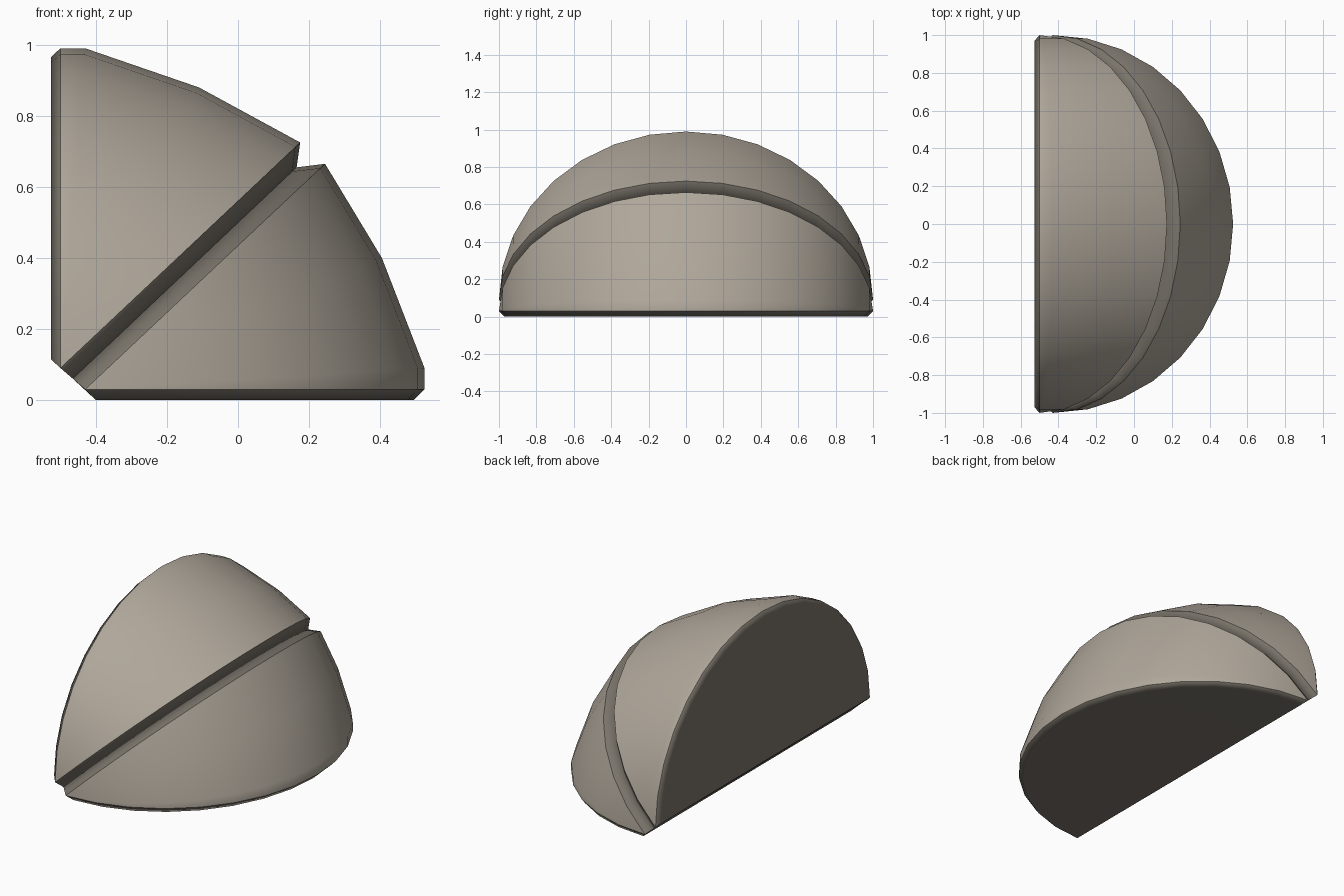
import bpy, bmesh, math

if "Cube" in bpy.data.objects:
    bpy.data.objects.remove(bpy.data.objects["Cube"])


def colour(name, rgb):
    m = bpy.data.materials.new(name)
    m.diffuse_color = (*rgb, 1)
    m.use_nodes = True
    m.node_tree.nodes["Principled BSDF"].inputs["Base Color"].default_value = m.diffuse_color
    return m


peel = colour("warm_grey", (0.43, 0.385, 0.325))
flesh = colour("dark_warm_grey", (0.195, 0.175, 0.145))

STEPS = 16    # arcs from pole to pole
INSET = 0.97  # the flat cut faces are slightly smaller than the ball


def wedge(name, pole, outline, cut_faces):
    """Ball segment lying along y. outline = (x, z) points on the equator that
    shrink to the pole; cut_faces = two (start, end) pairs for the flat sides."""
    # each track: (axis point, equator point, y scale)
    first, second = cut_faces
    tracks = [(*first, INSET)]
    tracks += [(pole, p, 1.0) for p in outline]
    tracks += [(*second, INSET)]

    bm = bmesh.new()
    grid = []
    for k in range(STEPS + 1):
        t = math.pi * (k / STEPS - 0.5)
        c, s = math.cos(t), math.sin(t)
        grid.append([bm.verts.new((a[0] + c * (b[0] - a[0]), s * ys,
                                   a[1] + c * (b[1] - a[1])))
                     for a, b, ys in tracks])
    # curved skin, with dark chamfers on its first and last strip
    n = len(tracks)
    for r0, r1 in zip(grid, grid[1:]):
        for j in range(n - 1):
            f = bm.faces.new((r0[j], r0[j + 1], r1[j + 1], r1[j]))
            f.material_index = 1 if j in (0, n - 2) else 0
    # flat half-disc sides and the narrow strip along the core
    lo, hi = grid[0], grid[-1]
    for loop in ([row[0] for row in grid],
                 [row[-1] for row in reversed(grid)],
                 [lo[0], hi[0], hi[1], hi[-1], lo[-1], lo[1]]):
        bm.faces.new(loop).material_index = 1

    bmesh.ops.remove_doubles(bm, verts=bm.verts, dist=1e-5)
    bmesh.ops.recalc_face_normals(bm, faces=bm.faces)
    # smooth shading, sharp between the colours and at the core strip
    core = max((f for f in bm.faces if f.material_index == 1),
               key=lambda f: max(abs(v.co.y) for v in f.verts) if len(f.verts) == 6 else 0)
    for f in bm.faces:
        f.smooth = True
    for e in bm.edges:
        fs = e.link_faces
        e.smooth = core not in fs and len({f.material_index for f in fs}) == 1
    me = bpy.data.meshes.new(name)
    bm.to_mesh(me)
    bm.free()
    me.materials.append(peel)
    me.materials.append(flesh)
    ob = bpy.data.objects.new(name, me)
    bpy.context.collection.objects.link(ob)
    # large flat sides stay flat, the chamfers take the gradient
    wn = ob.modifiers.new("flat_sides", 'WEIGHTED_NORMAL')
    wn.keep_sharp = True
    return ob


# plane where the two wedges touch, at the bottom of the groove
shared = ((-0.465, 0.06), (0.165, 0.655))

wedge("upper_wedge", (-0.5, 0.09),
      [(-0.5, 0.99), (-0.43, 0.99), (-0.11, 0.88), (0.175, 0.725)],
      [((-0.527, 0.115), (-0.527, 0.965)), shared])

wedge("lower_wedge", (-0.43, 0.03),
      [(0.525, 0.03), (0.525, 0.09), (0.405, 0.40), (0.245, 0.665)],
      [((-0.40, 0.0), (0.495, 0.0)), shared])
